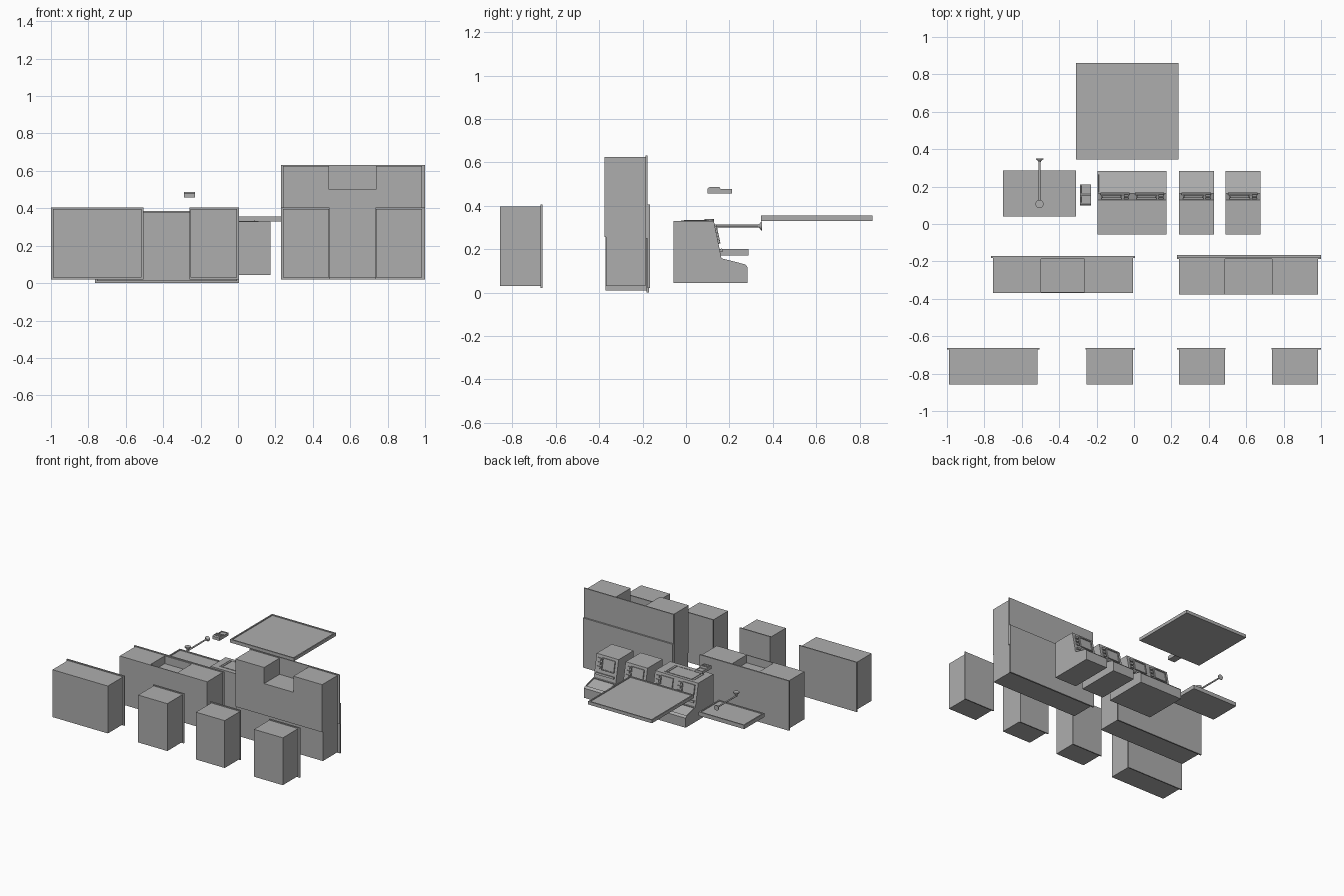
import bpy, bmesh
from mathutils import Vector

if "Cube" in bpy.data.objects:
    bpy.data.objects.remove(bpy.data.objects["Cube"])

grey = bpy.data.materials.new("plain_grey")
grey.use_nodes = True
grey.diffuse_color = (0.42, 0.42, 0.42, 1)
grey.node_tree.nodes["Principled BSDF"].inputs["Base Color"].default_value = (0.42, 0.42, 0.42, 1)


def finish(name, bm):
    bmesh.ops.recalc_face_normals(bm, faces=bm.faces[:])
    mesh = bpy.data.meshes.new(name)
    bm.to_mesh(mesh)
    bm.free()
    mesh.materials.append(grey)
    obj = bpy.data.objects.new(name, mesh)
    bpy.context.collection.objects.link(obj)
    return obj


def prism(name, profile, xs, recess=None, rim=0.01, depth=0.01):
    """Extrude a (y, z) profile through the stations xs; recess picks faces to inset."""
    bm = bmesh.new()
    rings = [[bm.verts.new((x, y, z)) for y, z in profile] for x in xs]
    n = len(profile)
    bm.faces.new(rings[0])
    bm.faces.new(rings[-1])
    for a, b in zip(rings, rings[1:]):
        for i in range(n):
            j = (i + 1) % n
            bm.faces.new((a[i], a[j], b[j], b[i]))
    bmesh.ops.recalc_face_normals(bm, faces=bm.faces[:])
    if recess:
        chosen = [f for f in bm.faces if recess(f)]
        bmesh.ops.inset_individual(bm, faces=chosen, thickness=rim, depth=0)
        bmesh.ops.inset_individual(bm, faces=chosen, thickness=0.0005, depth=-depth)
    return finish(name, bm)


def box(name, x, y, z, **kw):
    return prism(name, [(y[0], z[0]), (y[1], z[0]), (y[1], z[1]), (y[0], z[1])], x, **kw)


def is_top(f):
    return f.normal.z > 0.9


def lathe(name, profile, origin, axis, sides=20):
    """Stack of round rings (radius, distance) along an axis."""
    bm = bmesh.new()
    turn = Vector((0, 0, 1)).rotation_difference(Vector(axis)).to_matrix().to_4x4()
    rings = []
    for r, d in profile:
        ring = bmesh.ops.create_circle(bm, segments=sides, radius=r)["verts"]
        for v in ring:
            v.co.z += d
            v.co = turn @ v.co + Vector(origin)
        rings.append(ring)
    for a, b in zip(rings, rings[1:]):
        for i in range(sides):
            j = (i + 1) % sides
            bm.faces.new((a[i], a[j], b[j], b[i]))
    bm.faces.new(rings[0])
    bm.faces.new(rings[-1])
    obj = finish(name, bm)
    for p in obj.data.polygons:
        p.use_smooth = len(p.vertices) == 4
    return obj


# Front row of cabinets, each with a wider back panel
cabinets = [
    ("wide_cabinet", (-0.99, -0.515), (-1.0, -0.505)),
    ("centre_cabinet", (-0.255, -0.005), (-0.258, 0.005)),
    ("left_cabinet", (0.24, 0.487), (0.23, 0.49)),
    ("far_left_cabinet", (0.738, 0.985), (0.735, 1.0)),
]
for name, body, panel in cabinets:
    box(name, body, (-0.858, -0.671), (0.03, 0.397))
    box(name + "_back_panel", panel, (-0.671, -0.662), (0.02, 0.405))

# Low counter with a sunken basin in the middle section
box("basin_counter", (-0.755, -0.503, -0.258, -0.005), (-0.37, -0.181), (0.01, 0.38),
    recess=lambda f: is_top(f) and -0.45 < f.calc_center_median().x < -0.3,
    rim=0.009, depth=0.06)
box("basin_counter_back_panel", (-0.765, 0.005), (-0.181, -0.17), (0.0, 0.385))

# Tall unit: lower block, upper block with a central notch, two back panels
box("tall_unit_base", (0.24, 0.985), (-0.368, -0.187), (0.03, 0.256))
box("tall_unit_middle", (0.24, 0.985), (-0.376, -0.187), (0.256, 0.5))
for name, x in (("right", (0.24, 0.487)), ("left", (0.738, 0.985))):
    box("tall_unit_tower_" + name, x, (-0.376, -0.187), (0.5, 0.625))
box("tall_unit_upper_panel", (0.23, 1.0), (-0.187, -0.178), (0.25, 0.632))
box("tall_unit_lower_panel", (0.23, 1.0), (-0.178, -0.166), (0.02, 0.405))

# Trays with a shallow rim
box("large_tray", (-0.31, 0.237), (0.345, 0.86), (0.33, 0.355),
    recess=is_top, rim=0.014, depth=0.006)
box("small_tray", (-0.70, -0.31), (0.04, 0.287), (0.17, 0.2),
    recess=is_top, rim=0.014, depth=0.006)

# Consoles: sloping screen wall above a sloping shelf
BODY = [(-0.057, 0.052), (0.283, 0.052), (0.283, 0.118), (0.272, 0.13),
        (0.163, 0.158), (0.153, 0.21), (0.128, 0.33), (-0.057, 0.33)]
LOW, HIGH = Vector((0.153, 0.21)), Vector((0.128, 0.33))
SLOPE = HIGH - LOW
OUT = Vector((SLOPE.y, -SLOPE.x)).normalized()


def on_slope(name, x, t, height, **kw):
    pts = [LOW + SLOPE * t[0], LOW + SLOPE * t[0] + OUT * height,
           LOW + SLOPE * t[1] + OUT * height, LOW + SLOPE * t[1]]
    prism(name, [tuple(p) for p in pts], x, **kw)


def is_shelf(f):
    c = f.calc_center_median()
    return f.normal.z > 0.9 and 0.2 < c.y < 0.25


def console(name, xs):
    prism(name, BODY, xs, recess=is_shelf, rim=0.009, depth=0.007)
    box(name + "_plinth", (xs[0], xs[-1]), (-0.057, 0.283), (0.044, 0.052))
    for k, (a, b) in enumerate(zip(xs, xs[1:])):
        part = f"{name}_{k + 1}"
        w = b - a
        # Framed screen and a row of controls
        on_slope(part + "_screen", (a + w * 0.12, b - w * 0.3), (0.12, 0.85), 0.009,
                 recess=lambda f: f.normal.y > 0.9, rim=0.01, depth=0.005)
        for i in range(3):
            t = 0.14 + i * 0.25
            on_slope(f"{part}_control_{i + 1}", (b - w * 0.24, b - w * 0.1), (t, t + 0.16), 0.008)
        on_slope(part + "_ledge", (a + w * 0.08, b - w * 0.08), (-0.2, -0.08), 0.012)


console("double_console", (-0.195, -0.01, 0.175))
console("middle_console", (0.24, 0.428))
console("end_console", (0.488, 0.676))

# Flat hatch on top of the double console
box("top_hatch", (-0.143, 0.11), (-0.022, 0.105), (0.33, 0.333),
    recess=is_top, rim=0.008, depth=0.002)
for side, x in (("right", -0.125), ("left", 0.085)):
    box("hatch_bar_" + side, (x, x + 0.006), (-0.01, 0.095), (0.331, 0.335))

# Horizontal lever: rod, flared end and upright knob
lathe("lever_rod", [(0.006, 0), (0.006, 0.24)], (-0.505, 0.1, 0.307), (0, 1, 0), 12)
lathe("lever_flared_end", [(0.006, 0), (0.011, 0.008), (0.02, 0.014), (0.02, 0.018)],
      (-0.505, 0.332, 0.307), (0, 1, 0))
lathe("lever_knob", [(0.008, 0), (0.01, 0.015), (0.022, 0.028), (0.022, 0.034)],
      (-0.505, 0.107, 0.304), (0, 0, 1))

# Handheld unit with a raised front part
HAND = [(0.1, 0.457), (0.212, 0.457), (0.212, 0.478), (0.16, 0.478),
        (0.153, 0.486), (0.108, 0.486), (0.1, 0.48)]
prism("handset", HAND, (-0.288, -0.23), recess=is_top, rim=0.008, depth=0.004)
for i in range(3):
    x = -0.276 + i * 0.013
    box(f"handset_key_{i + 1}", (x, x + 0.008), (0.12, 0.142), (0.48, 0.485))
